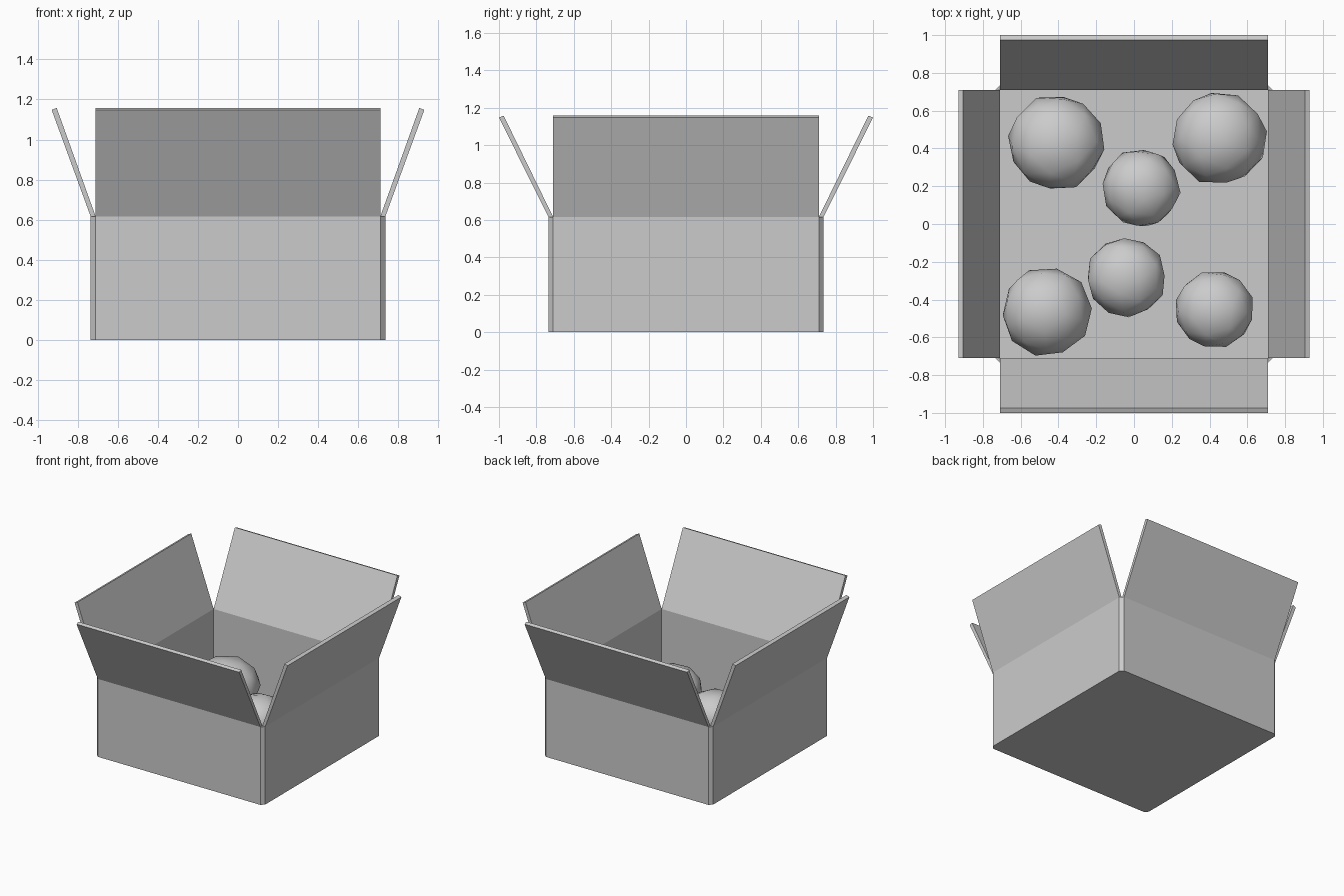
import bpy, bmesh, math, random
from mathutils import Vector, Euler

if "Cube" in bpy.data.objects:
    bpy.data.objects.remove(bpy.data.objects["Cube"])

random.seed(4)
IN, OUT = 0.71, 0.735       # inner and outer half widths of the walls
H, FLOOR = 0.615, 0.015     # wall height, floor thickness


def finish(bm, name):
    bmesh.ops.recalc_face_normals(bm, faces=bm.faces[:])
    mesh = bpy.data.meshes.new(name)
    bm.to_mesh(mesh)
    bm.free()
    ob = bpy.data.objects.new(name, mesh)
    bpy.context.collection.objects.link(ob)
    return ob


# Box body: chamfered outside, square cavity inside
bm = bmesh.new()
octagon = [(OUT, -IN), (OUT, IN), (IN, OUT), (-IN, OUT),
           (-OUT, IN), (-OUT, -IN), (-IN, -OUT), (IN, -OUT)]
square = [(IN, -IN), (IN, IN), (-IN, IN), (-IN, -IN)]
ring = lambda pts, z: [bm.verts.new((x, y, z)) for x, y in pts]
base, rim = ring(octagon, 0), ring(octagon, H)
lip, floor = ring(square, H), ring(square, FLOOR)
bm.faces.new(base)
bm.faces.new(floor)
for i in range(8):
    j = (i + 1) % 8
    bm.faces.new((base[i], base[j], rim[j], rim[i]))
for i in range(4):
    j = (i + 1) % 4
    a, b, c = 2 * i, 2 * i + 1, (2 * i + 2) % 8
    bm.faces.new((lip[i], lip[j], floor[j], floor[i]))
    bm.faces.new((rim[a], rim[b], lip[j], lip[i]))
    bm.faces.new((rim[b], rim[c], lip[j]))
finish(bm, "box_body")


# Open flaps: a slanted profile swept along each wall
def flap(name, lean, angle):
    bm = bmesh.new()
    profile = [(IN, H), (OUT, H), (OUT + lean, 1.148), (IN + lean, 1.158)]
    ends = [[bm.verts.new((d, s * IN, z)) for d, z in profile] for s in (-1, 1)]
    for e in ends:
        bm.faces.new(e)
    for i in range(4):
        j = (i + 1) % 4
        bm.faces.new((ends[0][i], ends[0][j], ends[1][j], ends[1][i]))
    ob = finish(bm, name)
    ob.rotation_euler.z = math.radians(angle)


flap("right_flap", 0.195, 0)
flap("back_flap", 0.265, 90)
flap("left_flap", 0.195, 180)
flap("front_flap", 0.265, 270)


# Faceted, slightly squashed balls resting on the floor
def ball(name, x, y, r, h):
    bm = bmesh.new()
    bmesh.ops.create_icosphere(bm, subdivisions=2, radius=1)
    turn = Euler([random.uniform(0, 6.28) for _ in range(3)]).to_matrix()
    for v in bm.verts:
        p = (turn @ v.co) * random.uniform(0.97, 1.03)
        v.co = Vector((p.x * r, p.y * r, p.z * h))
    low = min(v.co.z for v in bm.verts)
    for v in bm.verts:
        v.co += Vector((x, y, FLOOR - low))
    for f in bm.faces:
        f.smooth = True
    finish(bm, name)


for i, spec in enumerate([(-0.41, 0.43, 0.255, 0.195), (0.45, 0.455, 0.25, 0.195),
                          (0.035, 0.19, 0.21, 0.158), (-0.04, -0.28, 0.21, 0.158),
                          (-0.465, -0.465, 0.238, 0.19), (0.425, -0.455, 0.21, 0.158)]):
    ball(f"ball_{i + 1}", *spec)
